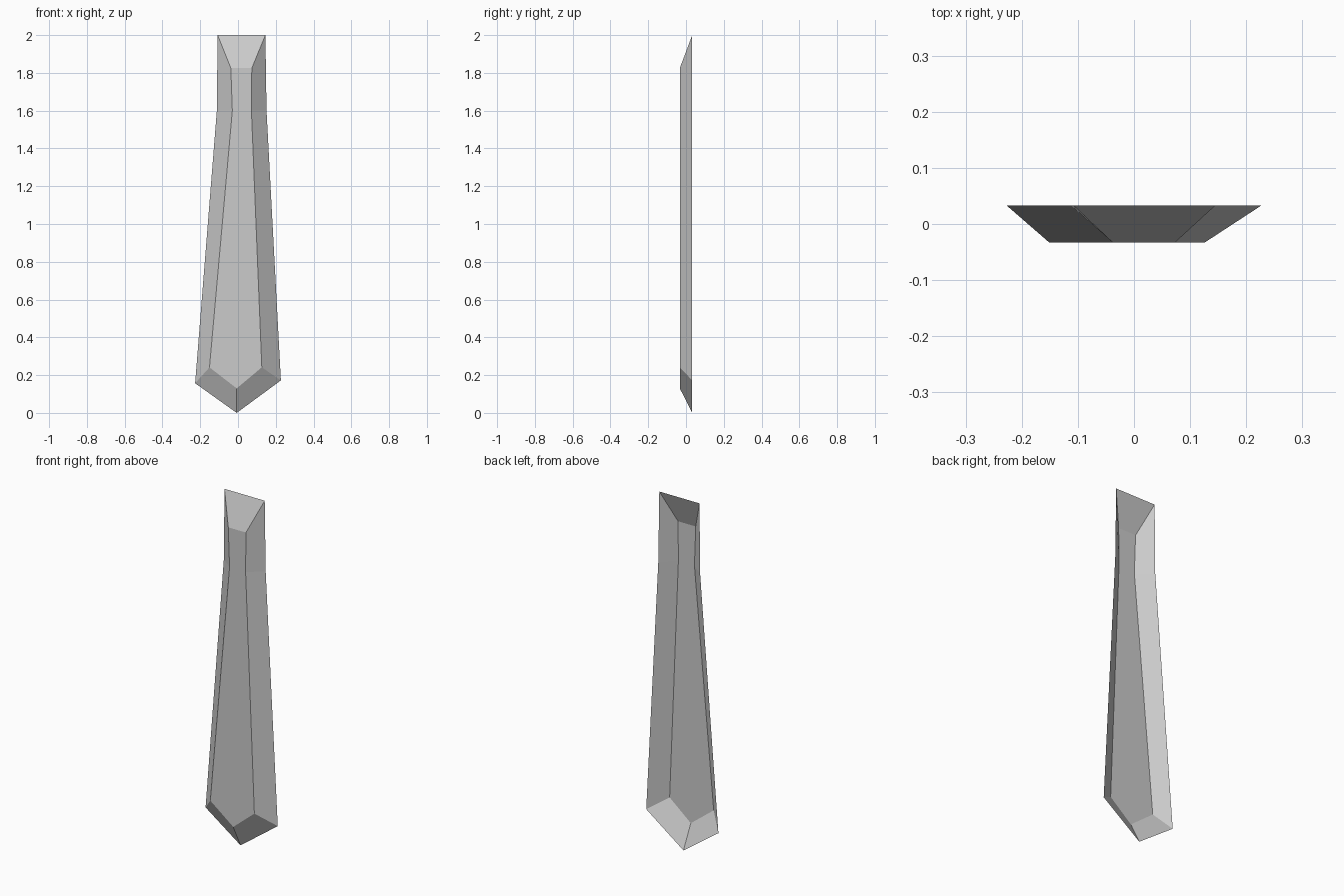
import bpy
import bmesh

if "Cube" in bpy.data.objects:
    bpy.data.objects.remove(bpy.data.objects["Cube"])

DEPTH = 0.033  # half thickness

# Outlines in (x, z), running clockwise from the top left
rim = [(-0.108, 2.0), (0.145, 2.0), (0.151, 1.6), (0.227, 0.172),
       (-0.007, 0.0), (-0.227, 0.157), (-0.112, 1.6)]
front = [(-0.038, 1.825), (0.073, 1.825), (0.071, 1.6), (0.126, 0.241),
         (-0.007, 0.13), (-0.151, 0.241), (-0.03, 1.6)]

# Necktie blade: flat front panel with sloped sides, open at the back
bm = bmesh.new()
back_loop = [bm.verts.new((x, DEPTH, z)) for x, z in rim]
front_loop = [bm.verts.new((x, -DEPTH, z)) for x, z in front]

# Front panel split at the neck, so each piece stays a simple polygon
f = front_loop
bm.faces.new((f[0], f[1], f[2], f[6]))
bm.faces.new((f[6], f[2], f[3], f[4], f[5]))

# Sloped border
n = len(rim)
for i in range(n):
    j = (i + 1) % n
    bm.faces.new((back_loop[i], back_loop[j], front_loop[j], front_loop[i]))

bmesh.ops.recalc_face_normals(bm, faces=bm.faces)
bm.normal_update()
if bm.faces[:][0].normal.y > 0:
    bmesh.ops.reverse_faces(bm, faces=bm.faces)

mesh = bpy.data.meshes.new("necktie")
bm.to_mesh(mesh)
bm.free()
bpy.context.collection.objects.link(bpy.data.objects.new("necktie", mesh))
